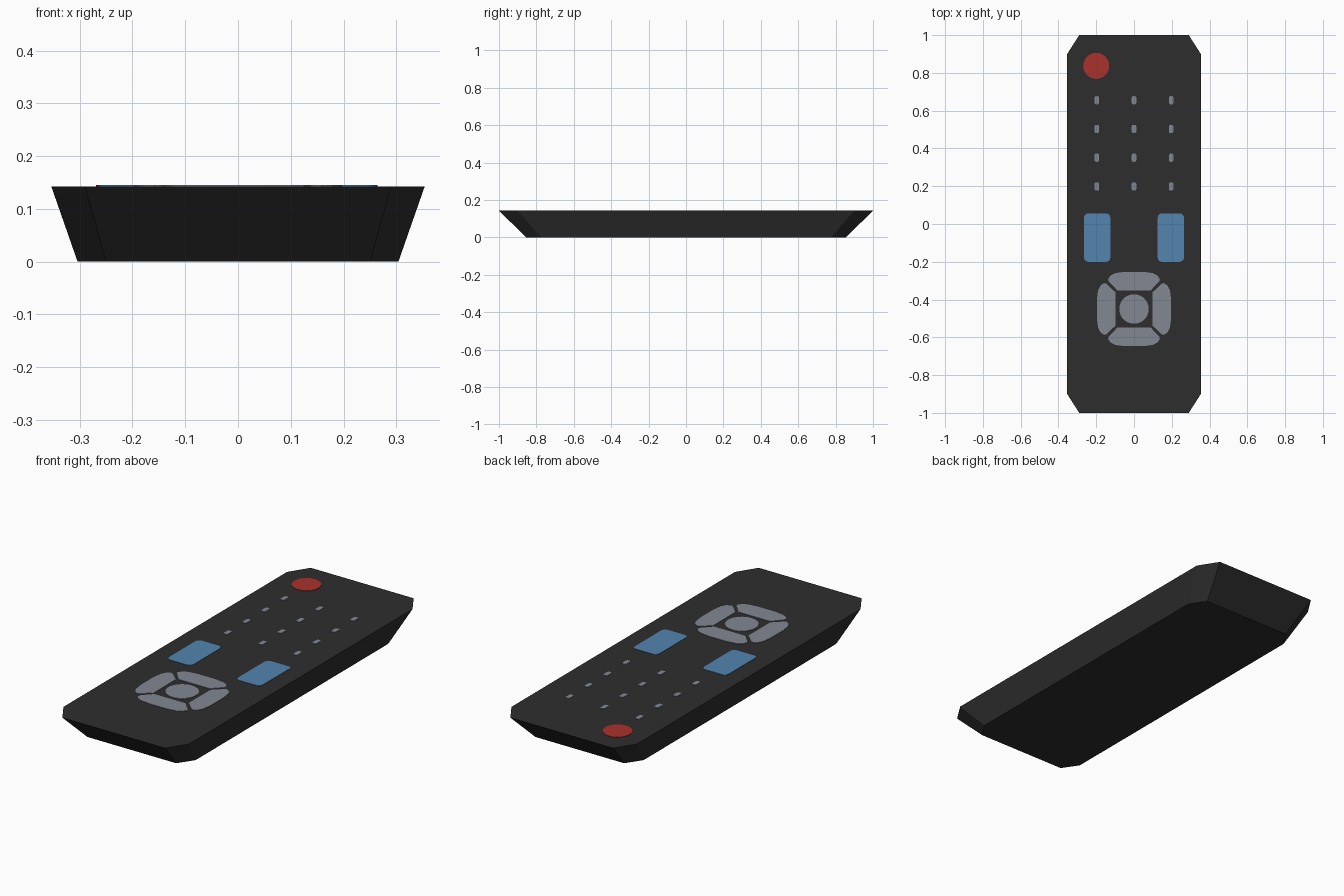
import bpy, bmesh, math

if "Cube" in bpy.data.objects:
    bpy.data.objects.remove(bpy.data.objects["Cube"])

TOP = 0.143      # height of the flat upper face
LIFT = 0.002     # thickness of the key plates


def material(name, rgb):
    m = bpy.data.materials.new(name)
    m.diffuse_color = (*rgb, 1)
    m.use_nodes = True
    m.node_tree.nodes["Principled BSDF"].inputs["Base Color"].default_value = m.diffuse_color
    return m


black = material("charcoal plastic", (0.027, 0.027, 0.027))
red = material("red key", (0.40, 0.032, 0.025))
blue = material("blue key", (0.085, 0.235, 0.43))
grey = material("grey key", (0.225, 0.25, 0.29))


def loft(name, lower, upper, z0, z1, mat):
    """Closed solid between two outlines with equal point counts."""
    bm = bmesh.new()
    a = [bm.verts.new((x, y, z0)) for x, y in lower]
    b = [bm.verts.new((x, y, z1)) for x, y in upper]
    n = len(a)
    bm.faces.new(a[::-1])
    bm.faces.new(b)
    for i in range(n):
        j = (i + 1) % n
        bm.faces.new((a[i], a[j], b[j], b[i]))
    bmesh.ops.recalc_face_normals(bm, faces=bm.faces)
    me = bpy.data.meshes.new(name)
    bm.to_mesh(me)
    bm.free()
    me.materials.append(mat)
    ob = bpy.data.objects.new(name, me)
    bpy.context.collection.objects.link(ob)
    return ob


def plate(name, outline, mat):
    return loft(name, outline, outline, TOP - 0.001, TOP + LIFT, mat)


def octagon(x, y, cx, cy):
    """Rectangle outline with cut corners."""
    return [(cx, -y), (x, -cy), (x, cy), (cx, y),
            (-cx, y), (-x, cy), (-x, -cy), (-cx, -y)]


def circle(cx, cy, r, n=32):
    return [(cx + r * math.cos(2 * math.pi * i / n),
             cy + r * math.sin(2 * math.pi * i / n)) for i in range(n)]


def rounded(cx, cy, w, h, r, n=4):
    pts = []
    for k, (sx, sy) in enumerate([(1, 1), (-1, 1), (-1, -1), (1, -1)]):
        for i in range(n + 1):
            a = math.pi / 2 * (k + i / n)
            pts.append((cx + sx * (w / 2 - r) + r * math.cos(a),
                        cy + sy * (h / 2 - r) + r * math.sin(a)))
    return pts


# tapered body, wider at the top
loft("body", octagon(0.304, 0.855, 0.25, 0.775),
     octagon(0.354, 1.0, 0.29, 0.90), 0, TOP, black)

# power key
plate("power_key", circle(-0.2, 0.837, 0.069), red)

# keypad marks, four rows of three
for row in range(4):
    for col in range(3):
        plate(f"keypad_mark_{row * 3 + col + 1}",
              rounded((col - 1) * 0.197, 0.655 - row * 0.152, 0.024, 0.044, 0.008, 2), grey)

# pair of tall rocker keys
for side, x in (("left", -0.195), ("right", 0.195)):
    plate(f"rocker_key_{side}", rounded(x, -0.072, 0.139, 0.256, 0.022), blue)

# direction pad: four identical segments around a round centre key
PAD_Y = -0.45
half = [(0.088, 0.098), (0.134, 0.147), (0.137, 0.158), (0.124, 0.178),
        (0.10, 0.190), (0.05, 0.197)]
segment = half + [(-x, y) for x, y in reversed(half)]
for k, label in enumerate(("up", "left", "down", "right")):
    c, s = math.cos(k * math.pi / 2), math.sin(k * math.pi / 2)
    plate(f"direction_key_{label}",
          [(x * c - y * s, PAD_Y + x * s + y * c) for x, y in segment], grey)
plate("centre_key", circle(0, PAD_Y, 0.078), grey)
